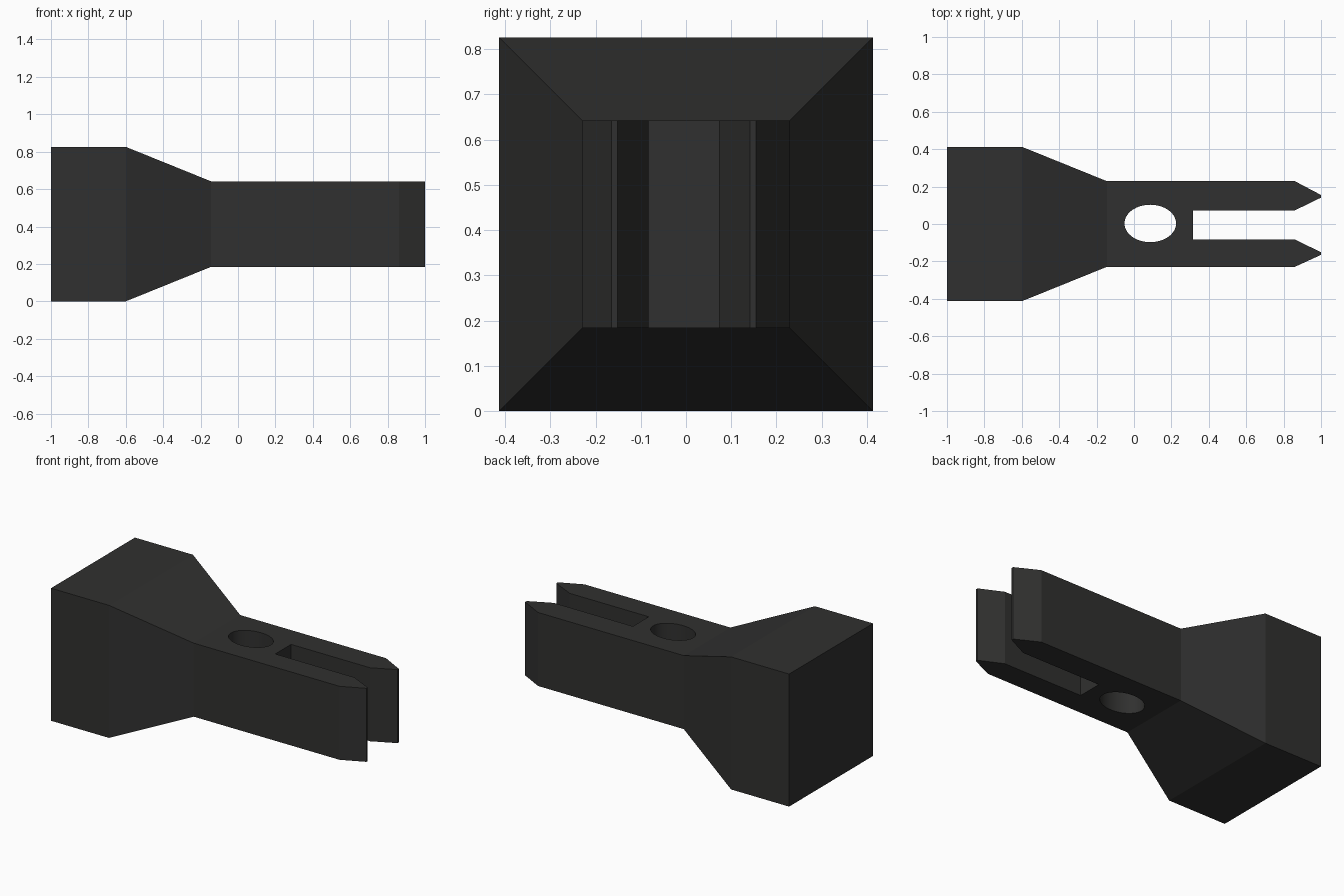
import bpy, bmesh
from math import cos, sin, pi, radians

if "Cube" in bpy.data.objects:
    bpy.data.objects.remove(bpy.data.objects["Cube"])

MID = 0.413  # height of the long axis


def make_object(name, bm):
    bmesh.ops.recalc_face_normals(bm, faces=bm.faces)
    mesh = bpy.data.meshes.new(name)
    bm.to_mesh(mesh)
    bm.free()
    obj = bpy.data.objects.new(name, mesh)
    bpy.context.collection.objects.link(obj)
    return obj


def loft(name, sections):
    """Rectangular sections (x, y_min, y_max, half_height) joined along x."""
    bm = bmesh.new()
    rings = [[bm.verts.new((x, y, MID + z)) for y, z in
              ((y0, -h), (y1, -h), (y1, h), (y0, h))] for x, y0, y1, h in sections]
    for a, b in zip(rings, rings[1:]):
        for i in range(4):
            j = (i + 1) % 4
            bm.faces.new((a[i], a[j], b[j], b[i]))
    bm.faces.new(rings[0])
    bm.faces.new(rings[-1])
    return make_object(name, bm)


def vertical_prism(name, outline):
    """Plan outline extruded through the full height."""
    bm = bmesh.new()
    face = bm.faces.new([bm.verts.new((x, y, -0.1)) for x, y in outline])
    top = bmesh.ops.extrude_face_region(bm, geom=[face])["geom"]
    bmesh.ops.translate(bm, vec=(0, 0, 1.1),
                        verts=[v for v in top if isinstance(v, bmesh.types.BMVert)])
    return make_object(name, bm)


# Square head, taper, shank and chamfered prong ends
body = loft("forked_body", [
    (-1.0, -0.413, 0.413, 0.413),
    (-0.6, -0.413, 0.413, 0.413),
    (-0.145, -0.229, 0.229, 0.229),
    (0.86, -0.229, 0.229, 0.229),
    (1.0, -0.165, 0.155, 0.229),
])

# Slot between the prongs, flaring at the open end
slot = vertical_prism("slot_cutter", [
    (0.315, -0.083), (0.86, -0.083), (1.0, -0.151), (1.05, -0.175),
    (1.05, 0.166), (1.0, 0.141), (0.86, 0.073), (0.315, 0.073)])

# Oval through hole
hole = vertical_prism("hole_cutter", [
    (0.087 + 0.138 * cos(2 * pi * i / 64), 0.003 + 0.1 * sin(2 * pi * i / 64))
    for i in range(64)])

bpy.context.view_layer.objects.active = body
body.select_set(True)
for cutter in (slot, hole):
    mod = body.modifiers.new(cutter.name, "BOOLEAN")
    mod.operation = "DIFFERENCE"
    mod.solver = "EXACT"
    mod.object = cutter
    bpy.ops.object.modifier_apply(modifier=mod.name)
    bpy.data.objects.remove(cutter)
bpy.ops.object.shade_smooth_by_angle(angle=radians(15))

# Dark finish
dark = bpy.data.materials.new("dark_finish")
dark.diffuse_color = (0.03, 0.03, 0.029, 1)
dark.use_nodes = True
dark.node_tree.nodes["Principled BSDF"].inputs["Base Color"].default_value = dark.diffuse_color
body.data.materials.clear()
body.data.materials.append(dark)
